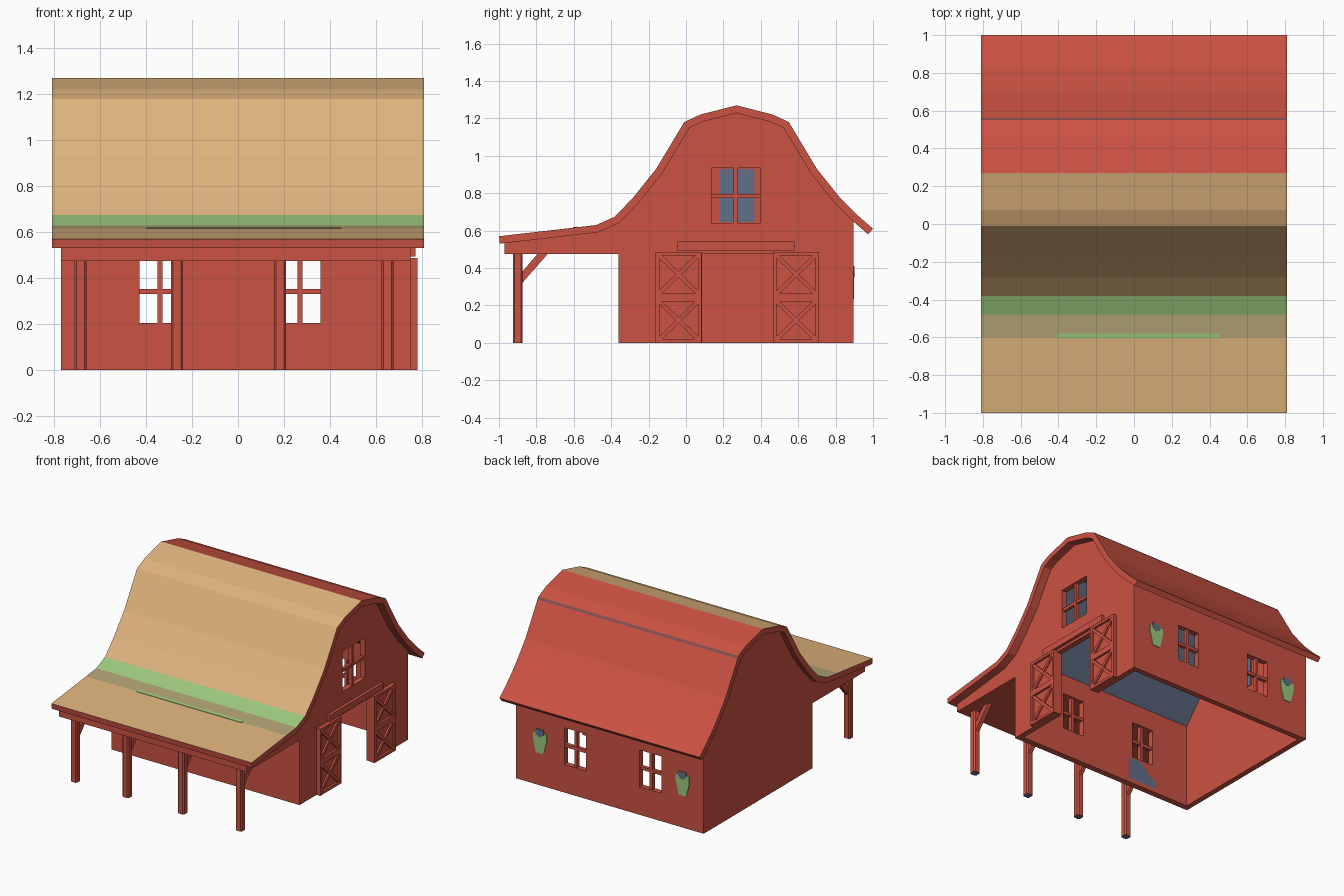
import bpy, bmesh, math
from mathutils import Vector

if "Cube" in bpy.data.objects:
    bpy.data.objects.remove(bpy.data.objects["Cube"])


def material(name, rgb):
    m = bpy.data.materials.new(name)
    m.diffuse_color = (*rgb, 1)
    m.use_nodes = True
    m.node_tree.nodes["Principled BSDF"].inputs["Base Color"].default_value = m.diffuse_color
    return m


RED = material("barn red", (0.60, 0.084, 0.055))
TAN = material("straw tan", (0.73, 0.448, 0.205))
GREEN = material("leaf green", (0.33, 0.58, 0.205))
OLIVE = material("faded olive", (0.448, 0.37, 0.18))
BLUE = material("slate blue", (0.125, 0.16, 0.25))
MAUVE = material("dull mauve", (0.25, 0.085, 0.09))


def prism(name, pts, a, b, mat=RED, axis="x"):
    """Extrude a 2D outline along an axis from a to b."""
    def place(p, t):
        return {"x": (t, p[0], p[1]), "y": (p[0], t, p[1]), "z": (p[0], p[1], t)}[axis]
    bm = bmesh.new()
    lo = [bm.verts.new(place(p, a)) for p in pts]
    hi = [bm.verts.new(place(p, b)) for p in pts]
    bm.faces.new(lo)
    bm.faces.new(hi)
    n = len(pts)
    for i in range(n):
        j = (i + 1) % n
        bm.faces.new((lo[i], lo[j], hi[j], hi[i]))
    bmesh.ops.recalc_face_normals(bm, faces=bm.faces)
    me = bpy.data.meshes.new(name)
    bm.to_mesh(me)
    bm.free()
    me.materials.append(mat)
    ob = bpy.data.objects.new(name, me)
    bpy.context.collection.objects.link(ob)
    return ob


def box(name, x0, x1, y0, y1, z0, z1, mat=RED):
    return prism(name, [(y0, z0), (y1, z0), (y1, z1), (y0, z1)], x0, x1, mat)


def bar(name, p, q, w, x0, x1):
    """Slanted bar in the yz plane."""
    p, q = Vector(p), Vector(q)
    d = (q - p).normalized()
    n = Vector((-d.y, d.x)) * w / 2
    return prism(name, [p - n, q - n, q + n, p + n], x0, x1)


def offset(pts, t):
    """Shift a left-to-right outline downward by thickness t."""
    v = [Vector(p) for p in pts]
    norms = []
    for a, b in zip(v, v[1:]):
        d = (b - a).normalized()
        norms.append(Vector((d.y, -d.x)))
    out = []
    for i, p in enumerate(v):
        n0, n1 = norms[max(i - 1, 0)], norms[min(i, len(norms) - 1)]
        m = (n0 + n1).normalized()
        out.append(p + m * t / m.dot(n0))
    return out


# Roof: gambrel curve with a porch sweep, coloured in bands
curve = [(-1.0, 0.57), (-0.60, 0.616), (-0.48, 0.63), (-0.38, 0.675), (-0.28, 0.78),
         (-0.16, 0.93), (-0.01, 1.18), (0.075, 1.22), (0.27, 1.27), (0.465, 1.22),
         (0.55, 1.18), (0.56, 1.163), (0.70, 0.93), (0.82, 0.78), (0.92, 0.68), (1.0, 0.61)]
roof = prism("roof", curve + offset(curve, 0.04)[::-1], -0.81, 0.81)
for m in (TAN, GREEN, OLIVE, MAUVE):
    roof.data.materials.append(m)
for f in roof.data.polygons:
    y = f.center.y
    if f.normal.z < 0.2:
        continue
    if -0.60 < y < -0.48:
        f.material_index = 3
    elif -0.48 < y < -0.38:
        f.material_index = 2
    elif y < 0.27:
        f.material_index = 1
    elif 0.55 < y < 0.56:
        f.material_index = 4
# Faint green streak on the porch roof
s = [(-0.605, 0.6154), (-0.58, 0.6183)]
prism("roof_streak", s + [(y, z + 0.003) for y, z in s[::-1]], -0.4, 0.45, GREEN)

# Barn body: outer outline, then hollowed and cut
under = [tuple(p) for p in offset(curve, 0.035)[1:-2]]
body = prism("barn_body", [(-0.36, 0), (-0.36, 0.475), (-0.97, 0.475), (-0.97, 0.54)] + under
             + [(0.895, 0.655), (0.895, 0)], -0.77, 0.75)
half = [(0.855, -0.1), (0.855, 0.62), (0.75, 0.74), (0.62, 0.90), (0.48, 1.13)]
cavity = half + [(0.27, 1.19)] + [(0.54 - y, z) for y, z in half[::-1]]
WX = (-0.34, 0.27)
cutters = [prism("cavity_cutter", cavity, -0.73, 0.71),
           box("door_cutter", 0.6, 0.9, 0.085, 0.47, -0.1, 0.475),
           box("gable_window_cutter", 0.6, 0.9, 0.135, 0.395, 0.64, 0.935)]
for x in WX:
    for y in (-0.34, 0.875):
        cutters.append(box("window_cutter", x - 0.088, x + 0.088, y - 0.1, y + 0.1, 0.205, 0.474))
bpy.context.view_layer.objects.active = body
for c in cutters:
    c.hide_render = True
    mod = body.modifiers.new("cut", "BOOLEAN")
    mod.operation = "DIFFERENCE"
    mod.solver = "EXACT"
    mod.object = c
    bpy.ops.object.modifier_apply(modifier=mod.name)
for c in cutters:
    bpy.data.objects.remove(c)
# Slate ceiling inside
body.data.materials.clear()
body.data.materials.append(RED)
body.data.materials.append(BLUE)
for f in body.data.polygons:
    inside = f.center.z > 0.55 and abs(f.center.x) < 0.5 and f.normal.z < -0.3
    f.material_index = 1 if inside else 0

# Slate panels on the inner walls
box("gable_inner_panel", -0.731, -0.725, 0.18, 0.365, 0.645, 0.93, BLUE)
for x in WX:
    box("wall_inner_panel", x - 0.12, x + 0.12, -0.321, -0.315, 0.03, 0.19, BLUE)

# Window crossbars
for x in WX:
    for y in (-0.34, 0.875):
        box("window_mullion", x - 0.011, x + 0.011, y - 0.015, y + 0.015, 0.2, 0.48)
        box("window_crossbar", x - 0.09, x + 0.09, y - 0.013, y + 0.013, 0.33, 0.352)
box("gable_mullion", 0.717, 0.743, 0.255, 0.275, 0.635, 0.94)
box("gable_crossbar", 0.719, 0.741, 0.13, 0.40, 0.775, 0.797)

# Sliding doors with framed X panels, hung under a rail
box("door_rail", 0.745, 0.772, -0.045, 0.58, 0.495, 0.541)
for y0 in (-0.163, 0.465):
    y1 = y0 + 0.247
    box("door_slab", 0.748, 0.764, y0, y1, 0.0, 0.487)
    for a in (y0, y1 - 0.02):
        box("door_stile", 0.75, 0.78, a, a + 0.02, 0.0, 0.487)
    for z0, z1 in ((0, 0.02), (0.222, 0.265), (0.467, 0.487)):
        box("door_crosspiece", 0.75, 0.78, y0 + 0.02, y1 - 0.02, z0, z1)
    for z0, z1 in ((0.015, 0.227), (0.26, 0.472)):
        bar("door_brace", (y0 + 0.015, z0), (y1 - 0.015, z1), 0.022, 0.75, 0.777)
        bar("door_brace", (y0 + 0.015, z1), (y1 - 0.015, z0), 0.022, 0.75, 0.776)

# Porch posts with chamfered corners and slanted braces
for x in (-0.685, -0.265, 0.183, 0.65):
    h, c = 0.026, 0.017
    ring = [(x + a, -0.9 + b) for a, b in ((h, -c), (h, c), (c, h), (-c, h),
                                          (-h, c), (-h, -c), (-c, -h), (c, -h))]
    post = prism("porch_post", ring, 0, 0.48, RED, "z")
    post.data.materials.append(BLUE)
    for f in post.data.polygons:
        f.material_index = 1 if f.normal.z < -0.9 else 0
    prism("porch_brace", [(-0.88, 0.315), (-0.88, 0.375), (-0.79, 0.48), (-0.735, 0.48)],
          x - 0.016, x + 0.016)

# Painted plant plates on the back wall
for x in (0.555, -0.60):
    prism("plant_plate", [(x - 0.03, 0.235), (x + 0.03, 0.235), (x + 0.055, 0.33), (x + 0.055, 0.385),
                          (x - 0.055, 0.385), (x - 0.055, 0.33)], 0.893, 0.899, GREEN, "y")
    prism("plant_top_plate", [(x, 0.35), (x + 0.035, 0.375), (x + 0.03, 0.41), (x - 0.03, 0.41),
                              (x - 0.035, 0.375)], 0.894, 0.901, BLUE, "y")
